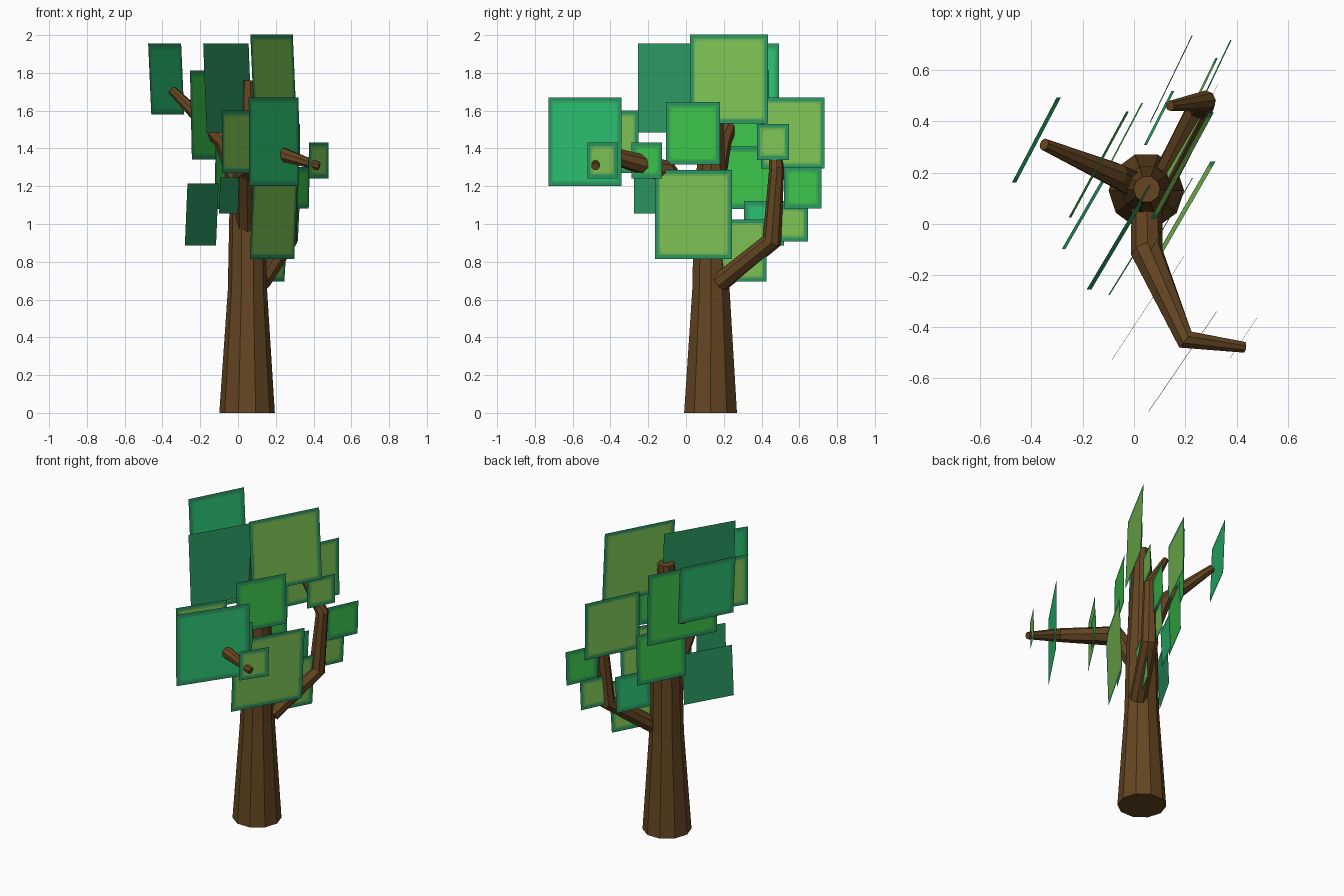
import bpy, bmesh, math
from mathutils import Vector, Matrix

if "Cube" in bpy.data.objects:
    bpy.data.objects.remove(bpy.data.objects["Cube"])


def mat(name, hexcol):
    lin = []
    for i in (0, 2, 4):
        c = int(hexcol[i:i + 2], 16) / 255
        lin.append(c / 12.92 if c <= 0.04045 else ((c + 0.055) / 1.055) ** 2.4)
    m = bpy.data.materials.new(name)
    m.diffuse_color = (*lin, 1)
    m.use_nodes = True
    m.node_tree.nodes["Principled BSDF"].inputs["Base Color"].default_value = m.diffuse_color
    return m


bark = mat("bark_brown", "654622")
edge = mat("leaf_edge_green", "2C9C65")
# each kind: (ring, fill)
kinds = {
    "emerald": (mat("emerald_ring", "2CB56C"), mat("emerald_fill", "2DC975")),
    "green": (mat("green_ring", "38B44C"), mat("green_fill", "3ECB4E")),
    "lime": (mat("lime_ring", "6CB555"), mat("lime_fill", "82CA58")),
    "dark": (edge, edge),
}


def finish(bm, name, mats):
    me = bpy.data.meshes.new(name)
    bm.to_mesh(me)
    bm.free()
    for m in mats:
        me.materials.append(m)
    ob = bpy.data.objects.new(name, me)
    bpy.context.collection.objects.link(ob)
    return ob


def limb(name, path, sides):
    """Tapered faceted tube through (x, y, z, radius) points, capped."""
    bm = bmesh.new()
    pts = [Vector(p[:3]) for p in path]
    dirs = [(b - a).normalized() for a, b in zip(pts, pts[1:])]
    side, prev, rings = Vector((1, 0, 0)), Vector((0, 0, 1)), []
    for i, p in enumerate(pts):
        t = (dirs[max(i - 1, 0)] + dirs[min(i, len(dirs) - 1)]).normalized()
        side = prev.rotation_difference(t) @ side
        prev = t
        up = t.cross(side)
        r = path[i][3]
        rings.append([bm.verts.new(p + r * (math.cos(a) * side + math.sin(a) * up))
                      for a in (2 * math.pi * k / sides for k in range(sides))])
    for lo, hi in zip(rings, rings[1:]):
        for k in range(sides):
            j = (k + 1) % sides
            bm.faces.new((lo[k], lo[j], hi[j], hi[k]))
    bm.faces.new(rings[0][::-1])
    bm.faces.new(rings[-1])
    return finish(bm, name, [bark])


# trunk and branches
limb("trunk", [(.048, .13, 0, .147), (.05, .132, .65, .104),
               (.05, .133, 1.05, .096), (.05, .135, 1.76, .052)], 10)
limb("front_branch", [(.05, .09, .99, .06), (.05, -.11, 1.28, .063),
                      (.20, -.45, 1.38, .042), (.43, -.48, 1.305, .022)], 8)
limb("back_branch", [(.12, .18, .69, .052), (.26, .455, .91, .053),
                     (.28, .48, 1.29, .04), (.14, .46, 1.52, .02)], 8)
limb("left_branch", [(.03, .14, 1.12, .055), (-.07, .19, 1.43, .05),
                     (-.35, .31, 1.71, .024)], 8)


def rounded(half, rad):
    """Twelve points of a square with rounded corners."""
    out = []
    for q in range(4):
        cx, cy = ((1, 1), (-1, 1), (-1, -1), (1, -1))[q]
        for s in range(3):
            a = math.pi / 2 * (q + s / 2)
            out.append(((half - rad) * cx + rad * math.cos(a),
                        (half - rad) * cy + rad * math.sin(a)))
    return out


def leaf(name, x, y, z, size, kind):
    """Flat square plate: border, thin ring, rounded fill."""
    s = 0.585 - 0.18 * y
    u = Vector((s, 1, 0)).normalized()
    v = Vector((-0.12 * (z - 1.4), 0, 1))
    c = Vector((x, y, z))
    h = size / 2
    bm = bmesh.new()
    loops = [[bm.verts.new(c + a * u + b * v) for a, b in rounded(hh, r)]
             for hh, r in ((h, 0), (h - .02, 0), (h - .03, .02))]
    for m in range(2):
        o, n = loops[m], loops[m + 1]
        for k in range(12):
            j = (k + 1) % 12
            if m == 0 and k % 3 != 2:
                continue        # coincident corner points
            vs = (o[k], o[j], n[j], n[k]) if k % 3 == 2 else (o[k], n[j], n[k])
            bm.faces.new(vs).material_index = m
    bm.faces.new(loops[2]).material_index = 2
    bmesh.ops.remove_doubles(bm, verts=bm.verts[:], dist=1e-5)
    loose = [w for w in bm.verts if not w.link_faces]
    bmesh.ops.delete(bm, geom=loose, context='VERTS')
    finish(bm, name, [edge, *kinds[kind]])


# leaf plates: centre x, y, z, size, colour kind
L, M, S, T = .47, .33, .19, .22
leaves = [
    (.19, -.535, 1.435, L, "emerald"), (.427, -.443, 1.337, S, "lime"),
    (.005, -.39, 1.435, M, "lime"), (.143, -.207, 1.337, S, "green"),
    (-.055, -.053, 1.72, L, "dark"), (.188, .228, 1.767, L, "lime"),
    (-.38, .327, 1.767, .375, "emerald"), (.145, .565, 1.482, .375, "lime"),
    (.285, .46, 1.435, S, "lime"), (.33, .617, 1.192, T, "green"),
    (.28, .56, 1.003, S, "lime"), (.145, .036, 1.48, M, "green"),
    (-.137, .232, 1.577, L, "green"), (-.192, .045, 1.05, M, "dark"),
    (-.047, -.195, 1.15, S, "dark"), (.19, .04, 1.05, L, "lime"),
    (-.045, .325, 1.245, M, "green"), (.178, .28, .86, M, "lime"),
    (.098, .413, 1.003, .235, "emerald"),
]
for i, args in enumerate(leaves):
    leaf(f"leaf_plate_{i + 1}", *args)
